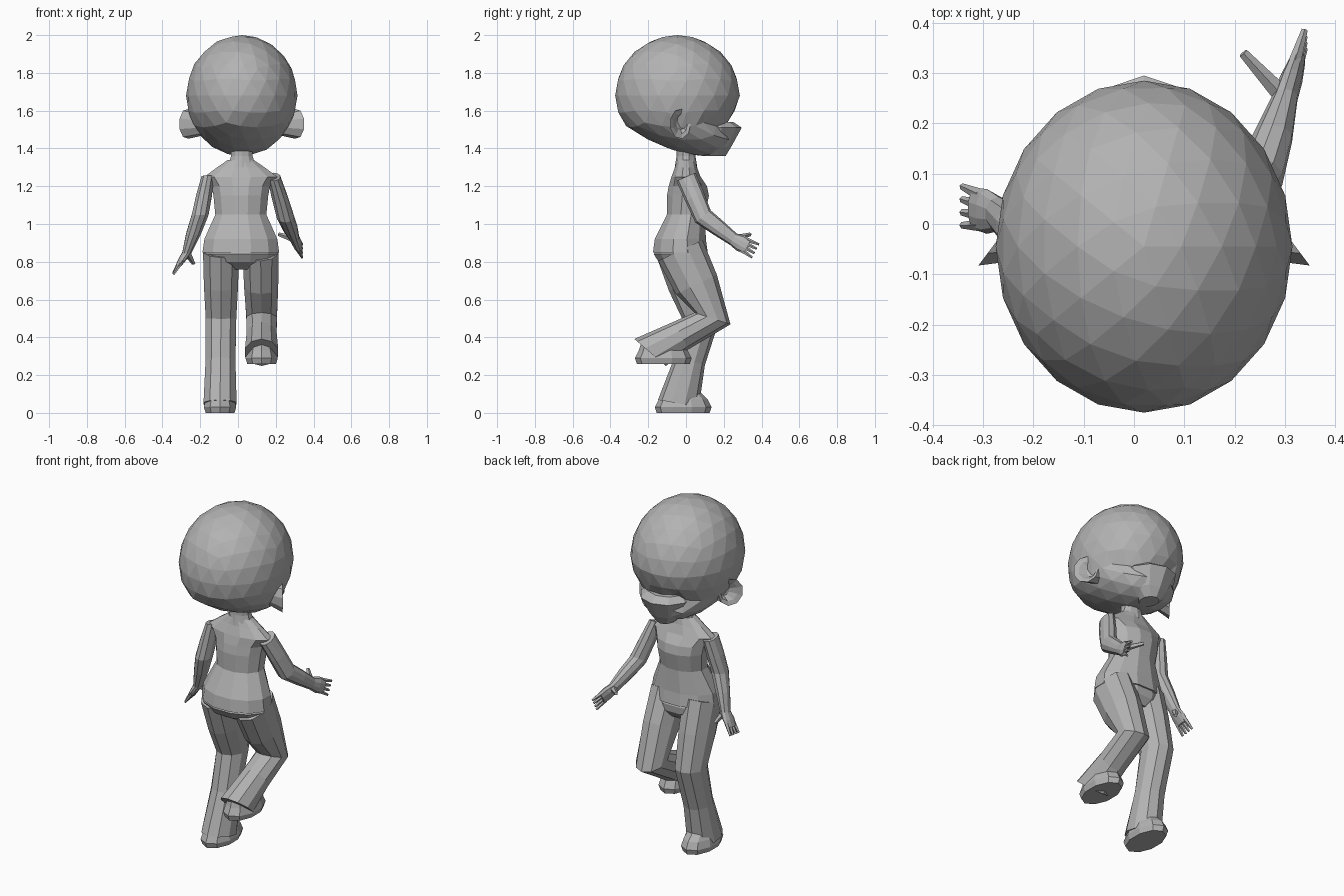
import bpy
import bmesh
from math import sin, cos, tau
from mathutils import Vector

default_cube = bpy.data.objects.get("Cube")
if default_cube:
    bpy.data.objects.remove(default_cube, do_unlink=True)

# One plain material for the whole figure
shade = 0.45
grey = (shade, shade, shade, 1)
clay = bpy.data.materials.new("plain grey")
clay.use_nodes = True
clay.diffuse_color = grey
clay.node_tree.nodes["Principled BSDF"].inputs["Base Color"].default_value = grey

SIDE = Vector((1, 0, 0))
FORWARD = Vector((0, 1, 0))
DOWN = Vector((0, 0, -1))
MIDDLE = 0.02


def finish(name, bm):
    """Turn a bmesh into a flat shaded object."""
    bmesh.ops.recalc_face_normals(bm, faces=bm.faces)
    mesh = bpy.data.meshes.new(name)
    bm.to_mesh(mesh)
    bm.free()
    mesh.materials.append(clay)
    part = bpy.data.objects.new(name, mesh)
    bpy.context.collection.objects.link(part)


def skin(name, loops):
    """Bridge closed loops of points and cap both ends."""
    bm = bmesh.new()
    rows = [[bm.verts.new(point) for point in loop] for loop in loops]
    for low, high in zip(rows, rows[1:]):
        for i in range(len(low)):
            bm.faces.new((low[i - 1], low[i], high[i], high[i - 1]))
    bm.faces.new(rows[0])
    bm.faces.new(rows[-1])
    finish(name, bm)


def ring(centre, width, depth, across=FORWARD, sides=10):
    """Ellipse of points with one axis sideways and the other given."""
    angles = [tau * (i + 0.5) / sides for i in range(sides)]
    return [Vector(centre) + SIDE * width * cos(a) + across * depth * sin(a)
            for a in angles]


def stack(name, x, rows, sides=10):
    """Level rings, each given as height, y, half width and half depth."""
    skin(name, [ring((x, y, z), width, depth, sides=sides)
                for z, y, width, depth in rows])


def limb(name, joints, widths, depths, end):
    """Tube through the joints and their midpoints, turning with the bends."""
    path = [joints[0]]
    for start, stop in zip(joints, joints[1:]):
        path += [start.lerp(stop, 0.5), stop]
    steps = [(b - a).normalized() for a, b in zip(path, path[1:])]
    steps = [steps[0], *steps, (steps[-1] + end).normalized()]
    loops = []
    for point, before, after, width, depth in zip(path, steps, steps[1:], widths, depths):
        along = before + after
        across = Vector((0, -along.z, along.y)).normalized()
        loops.append(ring(point, width, depth, across))
    skin(name, loops)


def finger(name, start, stop, radius):
    """Tapered digit between two points."""
    bm = bmesh.new()
    along = stop - start
    bmesh.ops.create_cone(bm, cap_ends=True, segments=5, radius1=radius,
                          radius2=radius / 2, depth=along.length)
    turn = along.to_track_quat('Z', 'Y')
    for vert in bm.verts:
        vert.co = turn @ vert.co + (start + stop) / 2
    finish(name, bm)


def head():
    """Faceted ball whose lower part slides forward, pinched above the muzzle."""
    bm = bmesh.new()
    bmesh.ops.create_icosphere(bm, subdivisions=3, radius=1)
    for vert in bm.verts:
        x, y, up = vert.co
        pinch = max(0, 1 - 4 * abs(up + 0.45)) if y > 0 else 0
        slide = max(0, -up - 0.45) / 4
        vert.co = (MIDDLE + 0.295 * x,
                   0.33 * y * (1 - pinch / 5) + slide - 0.045,
                   1.68 + 0.32 * up)
    finish("head", bm)


def ear(name, side):
    """Flared dish, farthest out at the back edge."""
    loops = []
    for out, size in ((0.2, 0.06), (0.29, 0.08), (0.28, 0.055), (0.25, 0.03)):
        loop = []
        for i in range(9):
            along = 0.7 * size * cos(tau * i / 9)
            rise = size * sin(tau * i / 9)
            loop.append((MIDDLE + side * (out - 0.75 * along),
                         along - 0.03, 1.53 + rise))
        loops.append(loop)
    skin(name, loops)


def leg(name, hip, knee, hem):
    """Trouser leg with a flared hem that hangs towards the floor."""
    limb(name, [Vector(p) for p in (hip, knee, hem)],
         (0.1, 0.095, 0.085, 0.083, 0.092),
         (0.13, 0.12, 0.1, 0.083, 0.11), DOWN * 2)


def foot(name, x, y, floor):
    """Flat shoe that narrows up to the ankle."""
    stack(name, x, [(floor, y, 0.08, 0.14), (floor + 0.03, y, 0.09, 0.15),
                    (floor + 0.07, y, 0.08, 0.13),
                    (floor + 0.13, y - 0.02, 0.06, 0.09)])


def arm(side, shoulder, elbow, wrist, knuckle, thumb):
    """Arm with a flat palm, four fingers and a thumb."""
    joints = [Vector(p) for p in (shoulder, elbow, wrist, knuckle)]
    wrist, knuckle = joints[2:]
    along = (knuckle - wrist).normalized()
    limb(side + "_arm", joints,
         (0.035, 0.044, 0.047, 0.041, 0.026, 0.023, 0.016),
         (0.055, 0.054, 0.052, 0.044, 0.035, 0.045, 0.042), along)
    across = Vector((0, -along.z, along.y)).normalized()
    for i in range(4):
        spread = across * (i - 1.5) / 50
        finger(f"{side}_finger_{i + 1}", knuckle + spread - along / 50,
               knuckle + spread * 1.3 + along / 20, 0.013)
    finger(side + "_thumb", wrist, Vector(thumb), 0.02)


head()
ear("left_ear", 1)
ear("right_ear", -1)

# Broad muzzle ledge tapering to the chin
stack("muzzle", MIDDLE, [(1.36, 0.15, 0.05, 0.06), (1.41, 0.15, 0.1, 0.09),
                         (1.51, 0.14, 0.15, 0.155), (1.54, 0.13, 0.12, 0.12)])

# Neck, shirt and hips
stack("neck", MIDDLE, [(1.3, 0, 0.08, 0.06), (1.36, 0, 0.06, 0.05),
                       (1.45, 0, 0.06, 0.05)])
stack("shirt", 0.015, [(0.85, -0.03, 0.21, 0.15), (0.92, -0.03, 0.2, 0.14),
                       (1.05, 0, 0.14, 0.105), (1.15, 0.01, 0.15, 0.115),
                       (1.2, 0.01, 0.16, 0.105), (1.25, 0, 0.2, 0.08),
                       (1.3, 0, 0.13, 0.06), (1.34, 0, 0.07, 0.05)], sides=12)
stack("hips", 0.015, [(0.9, -0.03, 0.18, 0.12), (0.84, -0.03, 0.205, 0.145),
                      (0.8, -0.02, 0.19, 0.13), (0.76, 0, 0.1, 0.08)], sides=12)

# Raised left leg and standing right leg
leg("left_leg", (0.12, -0.03, 0.86), (0.125, 0.14, 0.5), (0.125, -0.19, 0.32))
leg("right_leg", (-0.09, -0.03, 0.86), (-0.09, 0.08, 0.5), (-0.095, -0.04, 0.05))
foot("left_foot", 0.125, -0.12, 0.26)
foot("right_foot", -0.095, -0.015, 0)

# Left arm reaches out, right arm hangs
arm("left", (0.19, 0, 1.25), (0.25, 0.09, 1.04), (0.3, 0.25, 0.92),
    (0.325, 0.325, 0.88), (0.217, 0.34, 0.945))
arm("right", (-0.16, 0, 1.25), (-0.2, -0.03, 1.05), (-0.27, 0.02, 0.85),
    (-0.315, 0.03, 0.78), (-0.235, 0.065, 0.79))
